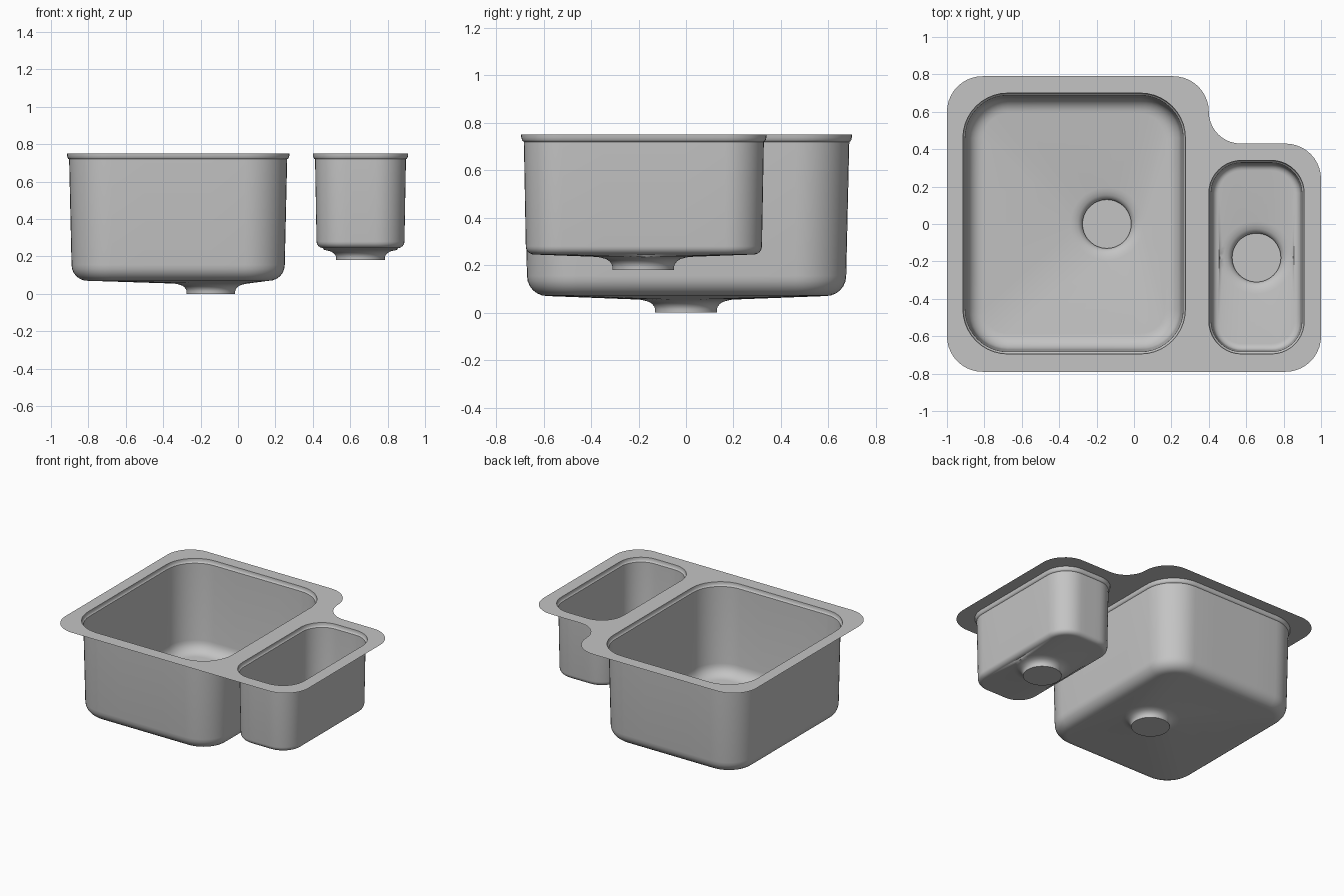
import bpy, bmesh, math
from math import sin, cos, pi

if "Cube" in bpy.data.objects:
    bpy.data.objects.remove(bpy.data.objects["Cube"])

steel = bpy.data.materials.new("brushed_steel")
steel.diffuse_color = (0.55, 0.55, 0.55, 1)
steel.use_nodes = True
steel.node_tree.nodes["Principled BSDF"].inputs["Base Color"].default_value = steel.diffuse_color

TOP = 0.75      # height of the rim
ARC = 10        # segments per rounded corner
SIDE = 4        # segments per straight side
COUNT = 4 * (ARC + SIDE)


def finish(bm, name, smooth=True):
    me = bpy.data.meshes.new(name)
    bm.to_mesh(me)
    bm.free()
    me.materials.append(steel)
    ob = bpy.data.objects.new(name, me)
    bpy.context.collection.objects.link(ob)
    if smooth:
        bpy.ops.object.select_all(action='DESELECT')
        ob.select_set(True)
        bpy.context.view_layer.objects.active = ob
        bpy.ops.object.shade_smooth_by_angle(angle=math.radians(35))
    return ob


def arc(cx, cy, r, a0, a1, n=ARC):
    return [(cx + r * cos(a0 + (a1 - a0) * i / n),
             cy + r * sin(a0 + (a1 - a0) * i / n)) for i in range(n + 1)]


def rounded_rect(x0, x1, y0, y1, r):
    """Counter-clockwise ring starting at the right end of the +x/+y corner."""
    corners = [(x1 - r, y1 - r), (x0 + r, y1 - r), (x0 + r, y0 + r), (x1 - r, y0 + r)]
    arcs = [arc(cx, cy, r, k * pi / 2, (k + 1) * pi / 2) for k, (cx, cy) in enumerate(corners)]
    pts = []
    for k in range(4):
        a, b = arcs[k][-1], arcs[(k + 1) % 4][0]
        pts += arcs[k]
        pts += [(a[0] + (b[0] - a[0]) * t / SIDE, a[1] + (b[1] - a[1]) * t / SIDE)
                for t in range(1, SIDE)]
    return pts


def circle(cx, cy, r):
    # corner middles line up with the diagonals
    off = pi / 4 - ARC / 2 * 2 * pi / COUNT
    return [(cx + r * cos(off + 2 * pi * i / COUNT),
             cy + r * sin(off + 2 * pi * i / COUNT)) for i in range(COUNT)]


def bowl(name, x0, x1, y0, y1, r, floor, fillet, taper, drain, base):
    # wall profile as (inset, height): rolled lip, tapered wall, floor fillet
    prof = [(0.012 * (1 - cos(t)), TOP - 0.03 * sin(t)) for t in (0, pi / 8, pi / 4, 3 * pi / 8, pi / 2)]
    prof += [(taper + fillet * (1 - cos(k * pi / 12)), floor + fillet * (1 - sin(k * pi / 12)))
             for k in range(7)]
    rings = [([p for p in rounded_rect(x0 + i, x1 - i, y0 + i, y1 - i, r - i)], z) for i, z in prof]
    # drain funnel as (radius, height above the drain bottom)
    for rad, z in [(0.195, 0.055), (0.175, 0.051), (0.155, 0.045), (0.142, 0.036),
                   (0.134, 0.026), (0.13, 0.015), (0.13, 0.0)]:
        rings.append((circle(*drain, rad), base + z))
    bm = bmesh.new()
    loops = [[bm.verts.new((x, y, z)) for x, y in pts] for pts, z in rings]
    for a, b in zip(loops, loops[1:]):
        for i in range(COUNT):
            j = (i + 1) % COUNT
            bm.faces.new((a[j], a[i], b[i], b[j]))
    bm.faces.new(loops[-1])
    finish(bm, name)


def strainer(name, drain, base):
    # thin pips: a centre stud and two rings of perforations
    spots = [(0, 0, 0.024)]
    for n, rad in ((12, 0.06), (18, 0.093)):
        spots += [(rad * cos(2 * pi * k / n), rad * sin(2 * pi * k / n), 0.01) for k in range(n)]
    bm = bmesh.new()
    for x, y, r in spots:
        ring = arc(drain[0] + x, drain[1] + y, r, 0, 2 * pi, 16)[:-1]
        low = [bm.verts.new((px, py, base)) for px, py in ring]
        high = [bm.verts.new((px, py, base + 0.003)) for px, py in ring]
        bm.faces.new(high)
        for i in range(16):
            j = (i + 1) % 16
            bm.faces.new((low[i], low[j], high[j], high[i]))
    finish(bm, name, False)


MAIN = (-0.915, 0.275, -0.695, 0.70, 0.24)
SMALL = (0.40, 0.91, -0.695, 0.34, 0.175)
MAIN_DRAIN, SMALL_DRAIN = (-0.145, 0.0), (0.655, -0.18)

bowl("main_bowl", *MAIN, 0.07, 0.085, 0.025, MAIN_DRAIN, 0.0)
bowl("small_bowl", *SMALL, 0.245, 0.035, 0.02, SMALL_DRAIN, 0.18)
strainer("main_strainer", MAIN_DRAIN, 0.0)
strainer("small_strainer", SMALL_DRAIN, 0.18)

# flat rim: stepped rounded outline with the two bowl openings
R = 0.19
outline = (arc(1 - R, 0.43 - R, R, 0, pi / 2)
           + arc(0.57, 0.60, 0.17, 1.5 * pi, pi)
           + arc(0.40 - R, 0.79 - R, R, 0, pi / 2)
           + arc(-1 + R, 0.79 - R, R, pi / 2, pi)
           + arc(-1 + R, -0.79 + R, R, pi, 1.5 * pi)
           + arc(1 - R, -0.79 + R, R, 1.5 * pi, 2 * pi))
bm = bmesh.new()
for pts in (outline, rounded_rect(*MAIN), rounded_rect(*SMALL)):
    vs = [bm.verts.new((x, y, TOP)) for x, y in pts]
    for i in range(len(vs)):
        bm.edges.new((vs[i - 1], vs[i]))
bmesh.ops.triangle_fill(bm, use_beauty=True, use_dissolve=False, edges=bm.edges[:], normal=(0, 0, 1))
for f in bm.faces:
    f.normal_update()
    if f.normal.z < 0:
        f.normal_flip()
finish(bm, "rim", False)
